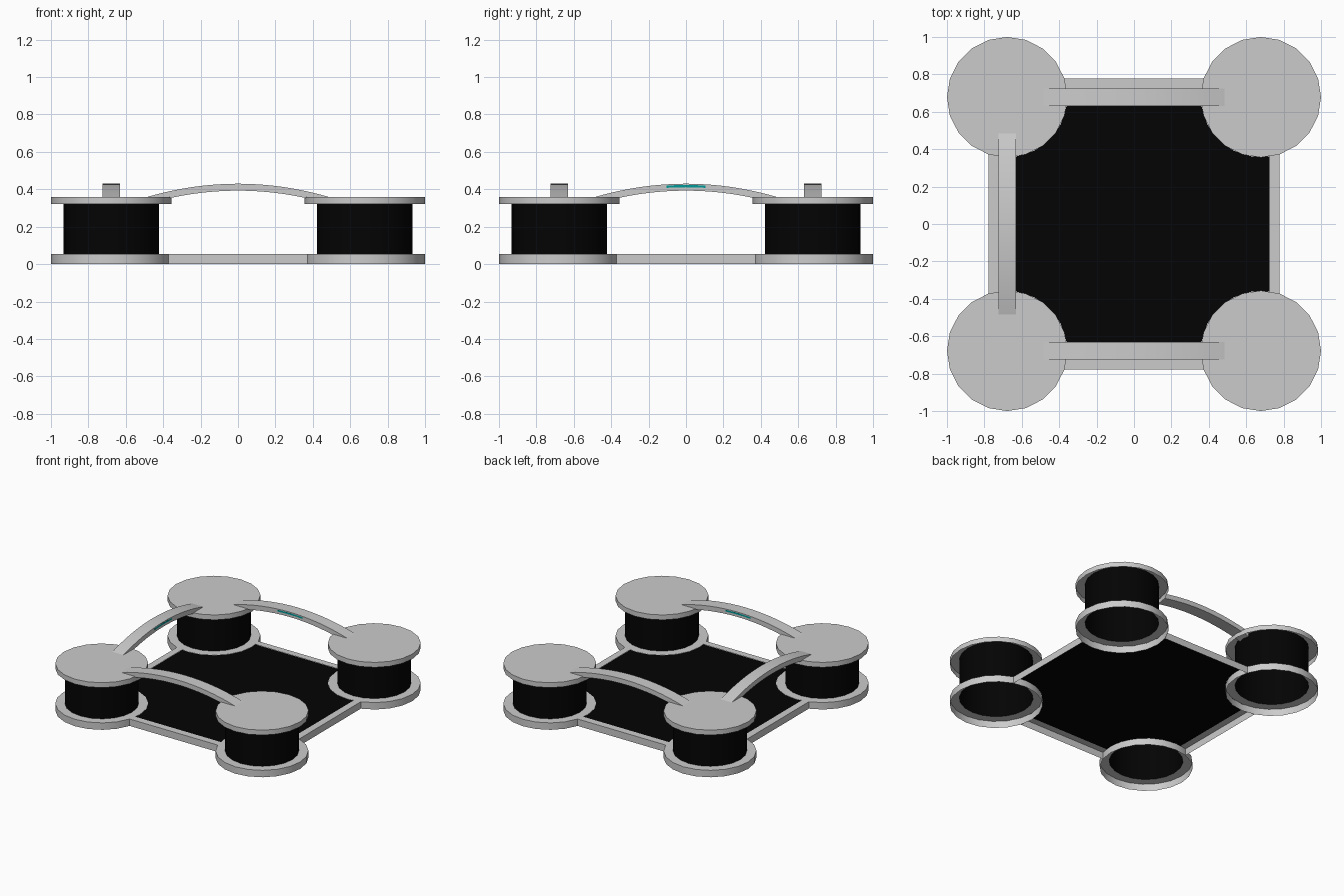
import bpy, bmesh, math
from mathutils import Vector

if "Cube" in bpy.data.objects:
    bpy.data.objects.remove(bpy.data.objects["Cube"])

C, SIDES = 0.678, 20         # corner post position, roundness
BASE = 0.053                 # height of the base shell


def material(name, rgb):
    m = bpy.data.materials.new(name)
    m.diffuse_color = (*rgb, 1)
    m.use_nodes = True
    m.node_tree.nodes["Principled BSDF"].inputs["Base Color"].default_value = m.diffuse_color
    return m


BLACK = material("black", (0.001, 0.001, 0.001))
TEAL = material("teal", (0.0, 0.32, 0.32))


def finish(name, bm, mat=None):
    me = bpy.data.meshes.new(name)
    bm.to_mesh(me)
    bm.free()
    ob = bpy.data.objects.new(name, me)
    bpy.context.collection.objects.link(ob)
    if mat:
        me.materials.append(mat)
    bpy.ops.object.select_all(action='DESELECT')
    ob.select_set(True)
    bpy.context.view_layer.objects.active = ob
    bpy.ops.object.shade_smooth_by_angle(angle=math.radians(30))
    return ob


def lathe(name, profile, x, y, mat=None):
    """Open (radius, z) profile, listed bottom to top, turned round a vertical axis."""
    bm = bmesh.new()
    loops = []
    for i in range(SIDES):
        a = 2 * math.pi * i / SIDES
        loops.append([bm.verts.new((x + r * math.cos(a), y + r * math.sin(a), z))
                      for r, z in profile])
    for i in range(SIDES):
        p, q = loops[i], loops[(i + 1) % SIDES]
        for k in range(len(profile) - 1):
            bm.faces.new((p[k], q[k], q[k + 1], p[k + 1]))
    bmesh.ops.remove_doubles(bm, verts=bm.verts, dist=1e-5)
    return finish(name, bm, mat)


def turn(p, a):
    x, y = p[0], p[1]
    return (x * math.cos(a) - y * math.sin(a), x * math.sin(a) + y * math.cos(a))


def arch(name, half, top, thick, y0, y1, angle, steps, mat=None):
    """Gently bowed strip running along x, turned by angle about z."""
    bm = bmesh.new()
    rings = []
    for i in range(steps + 1):
        x = -half + 2 * half * i / steps
        z = top - 0.30 * x * x
        rings.append([bm.verts.new((*turn((x, y), angle), zz))
                      for y, zz in ((y0, z), (y1, z), (y1, z - thick), (y0, z - thick))])
    for p, q in zip(rings, rings[1:]):
        for k in range(4):
            bm.faces.new((p[k], q[k], q[(k + 1) % 4], p[(k + 1) % 4]))
    bm.faces.new(rings[0])
    bm.faces.new(rings[-1])
    bmesh.ops.recalc_face_normals(bm, faces=bm.faces)
    return finish(name, bm, mat)


# corner posts: open-bottomed foot ring, single-wall drum, capped lid
for sx in (-1, 1):
    for sy in (-1, 1):
        x, y = sx * C, sy * C
        lathe("foot_ring", [(0.322, 0), (0.322, BASE), (0.256, BASE)], x, y)
        lathe("drum", [(0.256, BASE), (0.256, 0.359)], x, y, BLACK)
        lathe("top_disc", [(0.322, 0.322), (0.322, 0.36), (0, 0.36)], x, y)

# frame rails between the foot rings: top strip and outer wall only
for i in range(4):
    a = i * math.pi / 2
    bm = bmesh.new()
    rows = [[bm.verts.new((*turn((x, y), a), z)) for x in (-0.372, 0.372)]
            for y, z in ((-0.778, 0), (-0.778, BASE), (-0.725, BASE))]
    for p, q in zip(rows, rows[1:]):
        bm.faces.new((p[0], p[1], q[1], q[0]))
    finish("frame_rail", bm)

# thin black floor with scooped corners meeting the rings
outline = []
for i in range(4):
    for k in range(13):
        t = math.radians(278.4 - 106.8 * k / 12)
        outline.append(turn((C + 0.32 * math.cos(t), C + 0.32 * math.sin(t)), i * math.pi / 2))
bm = bmesh.new()
f = bm.faces.new([bm.verts.new((x, y, BASE - 0.002)) for x, y in outline])
f.normal_update()
if f.normal.z < 0:
    f.normal_flip()
finish("floor_panel", bm, BLACK)

# three bowed bars (front, back, left) with teal strips on their inner sides
for label, a in (("front", 0), ("back", math.pi), ("left", -math.pi / 2)):
    arch(label + "_bar", 0.49, 0.43, 0.037, -C - 0.047, -C + 0.047, a, 16)
    arch(label + "_strip", 0.105, 0.423, 0.012, -C + 0.04, -C + 0.048, a, 6, TEAL)
